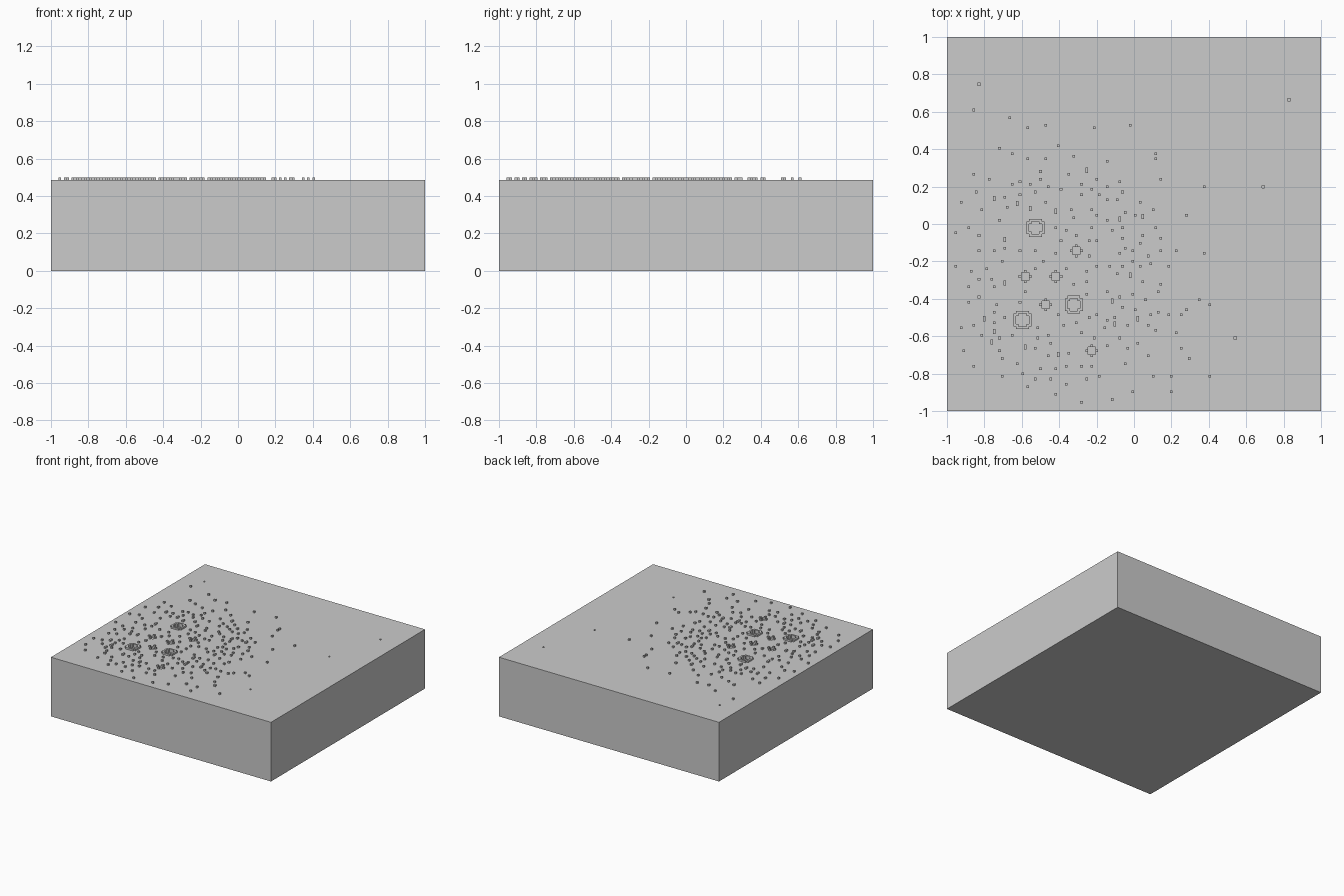
import bpy, bmesh, random

if "Cube" in bpy.data.objects:
    bpy.data.objects.remove(bpy.data.objects["Cube"])

random.seed(4)
CELL = 2 / 146          # size of one square step
TOP = 0.486             # slab top
PIT = CELL              # pit depth


def snap(v):
    return (round(v / CELL - 0.5) + 0.5) * CELL


def add_box(bm, x0, x1, y0, y1, z0, z1):
    prism(bm, [(x0, y0), (x1, y0), (x1, y1), (x0, y1)], z0, z1)


def prism(bm, pts, z0, z1):
    low = [bm.verts.new((x, y, z0)) for x, y in pts]
    high = [bm.verts.new((x, y, z1)) for x, y in pts]
    bm.faces.new(low[::-1])
    bm.faces.new(high)
    n = len(pts)
    for i in range(n):
        j = (i + 1) % n
        bm.faces.new((low[i], low[j], high[j], high[i]))


def finish(bm, name):
    me = bpy.data.meshes.new(name)
    bm.to_mesh(me)
    bm.free()
    ob = bpy.data.objects.new(name, me)
    bpy.context.collection.objects.link(ob)
    return ob


def bump(bm, x, y, w=1, d=1):
    hx, hy = w * CELL / 2, d * CELL / 2
    add_box(bm, x - hx, x + hx, y - hy, y + hy, TOP, TOP + CELL)


# slab
bm = bmesh.new()
add_box(bm, -1, 1, -1, 1, 0, TOP)
slab = finish(bm, "slab")

# craters: centre and rim radius in cells
craters = [(-0.53, -0.025, 3), (-0.6, -0.51, 3), (-0.32, -0.425, 3),
           (-0.585, -0.283, 2), (-0.415, -0.283, 2), (-0.315, -0.15, 2),
           (-0.475, -0.437, 2), (-0.23, -0.68, 2)]
rims, pits = bmesh.new(), bmesh.new()
for cx, cy, r in craters:
    cx, cy = snap(cx), snap(cy)
    side = 2 * r - 3
    for s in (-1, 1):
        off = s * r * CELL
        bump(rims, cx + off, cy, 1, side + (2 if r == 3 else 0))
        bump(rims, cx, cy + off, side + (2 if r == 3 else 0), 1)
        if r == 3:
            for t in (-1, 1):
                bump(rims, cx + s * 2 * CELL, cy + t * 2 * CELL)
    a, b = (r - 0.5) * CELL, (r - 1.5) * CELL
    if r == 3:
        shape = [(-b, -a), (b, -a), (b, -b), (a, -b), (a, b), (b, b),
                 (b, a), (-b, a), (-b, b), (-a, b), (-a, -b), (-b, -b)]
    else:
        shape = [(-a, -a), (a, -a), (a, a), (-a, a)]
    prism(pits, [(cx + x, cy + y) for x, y in shape], TOP - PIT, TOP + 0.05)
finish(rims, "crater_rims")

# isolated shallow pits
for x, y in [(-0.835, 0.74), (0.83, 0.667), (0.69, 0.195), (0.547, -0.605)]:
    x, y, h = snap(x), snap(y), CELL / 2
    add_box(pits, x - h, x + h, y - h, y + h, TOP - PIT, TOP + 0.05)
cutter = finish(pits, "pit_cutter")
cutter.hide_render = True
cutter.hide_viewport = True
cutter.display_type = 'WIRE'
mod = slab.modifiers.new("pits", 'BOOLEAN')
mod.operation = 'DIFFERENCE'
mod.object = cutter
mod.solver = 'EXACT'

# specks: outlying ones placed, the dense middle scattered
outer = [(-.85, .61), (-.67, .57), (-.57, .51), (-.47, .53), (-.21, .51), (-.02, .53),
         (-.72, .41), (-.65, .38), (-.57, .35), (-.41, .42), (-.47, .35), (-.32, .36),
         (-.15, .34), (.12, .38), (.12, .35), (-.85, .27), (-.77, .24), (-.84, .17),
         (-.93, .11), (-.95, -.05), (-.89, -.02), (-.81, .07), (-.15, .13), (-.07, .22),
         (.15, .24), (.38, .2), (.28, .05), (.1, .08), (0, .05), (.15, -.07),
         (.22, -.15), (.38, -.16), (.18, -.22), (.35, -.4), (.41, -.43), (.28, -.46),
         (.26, -.49), (.23, -.58), (.25, -.66), (.3, -.72), (.41, -.82), (.2, -.82),
         (.2, -.9), (.1, -.82), (-.12, -.94), (-.28, -.95), (-.42, -.91), (-.36, -.86),
         (-.57, -.87), (-.71, -.82), (-.85, -.76), (-.91, -.68), (-.92, -.55), (-.81, -.6),
         (-.71, -.72), (-.95, -.22), (-.88, -.34), (-.88, -.42), (.13, -.36), (.18, -.48),
         (.07, -.7), (-.01, -.9)]
specks = bmesh.new()
taken = [(x, y, r * CELL) for x, y, r in craters]
for x, y in outer:
    bump(specks, snap(x), snap(y))
    taken.append((x, y, 0))
made = 0
for _ in range(6000):
    x, y = random.uniform(-0.87, 0.16), random.uniform(-0.87, 0.29)
    if ((x + 0.36) / 0.56) ** 2 + ((y + 0.29) / 0.6) ** 2 > 1:
        continue
    if any((x - p) ** 2 + (y - q) ** 2 < (r + 0.045) ** 2 for p, q, r in taken):
        continue
    taken.append((x, y, 0))
    x, y = snap(x), snap(y)
    bump(specks, x, y)
    if random.random() < 0.15:      # some are two cells long
        bump(specks, x, y + CELL)
    made += 1
    if made == 150:
        break
finish(specks, "specks")
